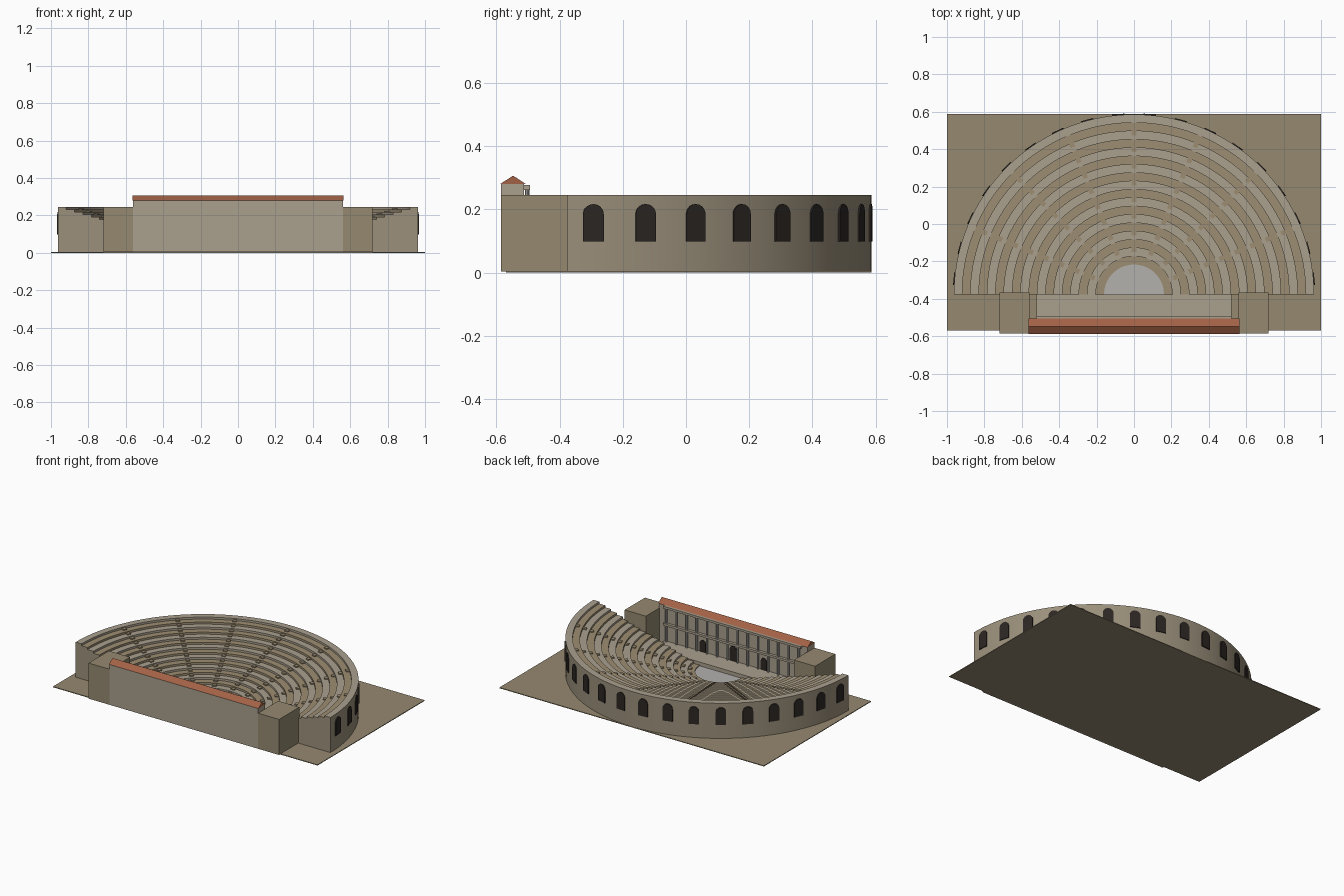
import bpy, bmesh
from math import sin, cos, pi, radians

if "Cube" in bpy.data.objects:
    bpy.data.objects.remove(bpy.data.objects["Cube"])

CY = -0.377          # centre of the seating half circle
R_IN, R_OUT = 0.16, 0.963
TIERS, TOP = 18, 0.245
STEP = (R_OUT - R_IN) / TIERS


def mat(name, r, g, b):
    m = bpy.data.materials.new(name)
    m.diffuse_color = (r, g, b, 1)
    m.use_nodes = True
    m.node_tree.nodes["Principled BSDF"].inputs["Base Color"].default_value = m.diffuse_color
    return m


EARTH = mat("earth", 0.30, 0.25, 0.16)
LIGHT = mat("light_stone", 0.40, 0.35, 0.27)
TAN = mat("tan_stone", 0.34, 0.27, 0.17)
WALL = mat("wall_stone", 0.33, 0.28, 0.20)
MARBLE = mat("marble", 0.45, 0.44, 0.42)
TILE = mat("roof_tile", 0.36, 0.12, 0.06)
DARK = mat("dark_opening", 0.025, 0.02, 0.017)


def finish(name, bm, mats, smooth=False):
    bmesh.ops.recalc_face_normals(bm, faces=bm.faces)
    me = bpy.data.meshes.new(name)
    bm.to_mesh(me)
    bm.free()
    ob = bpy.data.objects.new(name, me)
    bpy.context.collection.objects.link(ob)
    for m in mats:
        me.materials.append(m)
    if smooth:
        bpy.context.view_layer.objects.active = ob
        ob.select_set(True)
        bpy.ops.object.shade_smooth_by_angle(angle=radians(30))
        ob.select_set(False)
    return ob


def prism(bm, pts, offset):
    """Extrude a closed outline of 3D points along an offset."""
    a = [bm.verts.new(p) for p in pts]
    b = [bm.verts.new([p[i] + offset[i] for i in range(3)]) for p in pts]
    bm.faces.new(a)
    bm.faces.new(b[::-1])
    for i in range(len(a)):
        j = (i + 1) % len(a)
        bm.faces.new((a[i], a[j], b[j], b[i]))


def box(name, x0, x1, y0, y1, z0, z1, m):
    bm = bmesh.new()
    prism(bm, [(x0, y0, z0), (x1, y0, z0), (x1, y1, z0), (x0, y1, z0)], (0, 0, z1 - z0))
    return finish(name, bm, [m])


def arch_outline(w, z0, z1, n=10):
    r = w / 2
    return [(-r, z0), (r, z0)] + [(r * cos(pi * i / n), z1 - r + r * sin(pi * i / n)) for i in range(n + 1)]


def tier_height(i):
    return 0.014 + (TOP - 0.014) * i / (TIERS - 1)


# Ground slab
box("ground", -1, 1, -0.57, 0.587, 0, 0.005, EARTH)

# Stepped seating: a stair profile swept through a half turn
profile = [(R_IN, 0.002)]
tags = []
for i in range(TIERS):
    r, h = R_IN + i * STEP, tier_height(i)
    profile += [(r, h), (r + STEP, h)]
    tags += [i % 2, i % 2]
profile.append((R_OUT, 0.002))
tags += [2, 2]
SEG = 72
bm = bmesh.new()
rings = []
for s in range(SEG + 1):
    a = pi * s / SEG
    rings.append([bm.verts.new((r * cos(a), CY + r * sin(a), z)) for r, z in profile])
n = len(profile)
for p, q in zip(rings, rings[1:]):
    for k in range(n):
        l = (k + 1) % n
        f = bm.faces.new((p[k], p[l], q[l], q[k]))
        f.material_index = tags[k]
for end in (rings[0], rings[-1]):
    bm.faces.new(end).material_index = 2
finish("seating", bm, [TAN, LIGHT, WALL], smooth=True)

# Radial stairways: a half-height block in front of every riser
bm = bmesh.new()
for k in range(1, 8):
    a = radians(22.5 * k)
    c, s = cos(a), sin(a)
    for i in range(1, TIERS):
        r1 = R_IN + i * STEP
        r0 = r1 - STEP * 0.5
        z0, z1 = tier_height(i - 1), (tier_height(i - 1) + tier_height(i)) / 2
        pts = [(r * c - t * s, CY + r * s + t * c, z0)
               for r, t in ((r0, -.013), (r1, -.013), (r1, .013), (r0, .013))]
        prism(bm, pts, (0, 0, z1 - z0))
finish("stairways", bm, [TAN])

# Arched openings around the outer wall
bm = bmesh.new()
for k in range(18):
    a = radians(5 + 10 * k)
    c, s = cos(a), sin(a)
    r0, r1 = 0.955, 0.968
    pts = [(r0 * c - t * s, CY + r0 * s + t * c, z) for t, z in arch_outline(0.066, 0.098, 0.217)]
    prism(bm, pts, ((r1 - r0) * c, (r1 - r0) * s, 0))
finish("outer_arches", bm, [DARK])

# Orchestra floor
bm = bmesh.new()
prism(bm, [(0.162 * cos(pi * i / 32), CY + 0.162 * sin(pi * i / 32), 0.003) for i in range(33)], (0, 0, 0.006))
finish("orchestra", bm, [MARBLE])

# Stage, stage building and side towers
box("stage", -0.52, 0.52, -0.515, CY, 0.003, 0.035, LIGHT)
box("stage_building", -0.562, 0.562, -0.585, -0.512, 0.003, 0.28, LIGHT)
for side, x in (("left", -0.64), ("right", 0.64)):
    box(side + "_tower", x - 0.08, x + 0.08, -0.585, -0.366, 0.003, 0.246, EARTH)

# Gabled roof
bm = bmesh.new()
prism(bm, [(-0.565, -0.588, 0.28), (-0.565, -0.506, 0.28), (-0.565, -0.547, 0.307)], (1.13, 0, 0))
finish("roof", bm, [TILE])

# Two storeys of columns with their beams
bm = bmesh.new()
for k in range(14):
    x = (k - 6.5) * 0.077
    for z0, z1 in ((0.035, 0.145), (0.16, 0.262)):
        rows = [[bm.verts.new((x + 0.007 * cos(pi * i / 5), -0.502 + 0.007 * sin(pi * i / 5), z))
                 for i in range(10)] for z in (z0, z1)]
        for i in range(10):
            j = (i + 1) % 10
            bm.faces.new((rows[0][i], rows[0][j], rows[1][j], rows[1][i]))
        bm.faces.new(rows[0])
        bm.faces.new(rows[1])
finish("columns", bm, [MARBLE], smooth=True)
box("lower_beam", -0.52, 0.52, -0.513, -0.493, 0.145, 0.16, LIGHT)
box("upper_beam", -0.52, 0.52, -0.513, -0.493, 0.262, 0.277, LIGHT)

# Three arched stage doors
bm = bmesh.new()
for x, w, h in ((-0.231, 0.045, 0.115), (0, 0.055, 0.135), (0.231, 0.045, 0.115)):
    prism(bm, [(x + t, -0.515, z) for t, z in arch_outline(w, 0.035, h)], (0, 0.007, 0))
finish("stage_doors", bm, [DARK])
